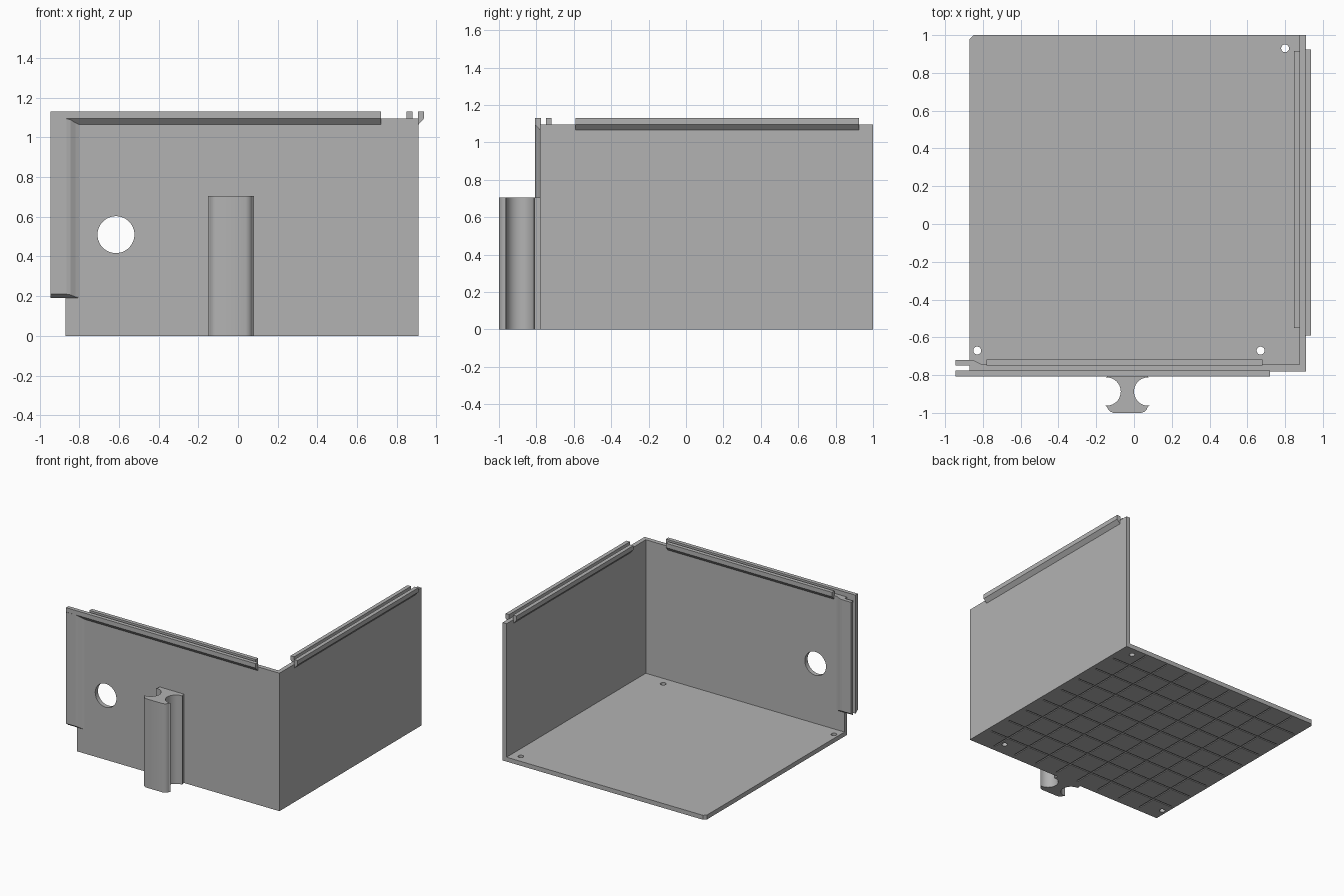
import bpy, bmesh, math
from mathutils import Vector

if "Cube" in bpy.data.objects:
    bpy.data.objects.remove(bpy.data.objects["Cube"], do_unlink=True)

grey = bpy.data.materials.new("plain grey")
grey.use_nodes = True
grey.diffuse_color = (0.45, 0.45, 0.45, 1)
grey.node_tree.nodes["Principled BSDF"].inputs["Base Color"].default_value = grey.diffuse_color

# Main dimensions
LEFT, RIGHT = 0.91, -0.87
FRONT, BACK = -0.78, 1.0
WALL, TOP, RAIL_TOP = 0.035, 1.095, 1.13


def place(axis, a, b, t):
    return Vector({"x": (t, a, b), "y": (a, t, b), "z": (a, b, t)}[axis])


def prism(name, axis, start, end, *outlines):
    """Extrude closed outlines along an axis; the outline uses the other two axes in order."""
    bm = bmesh.new()
    for outline in outlines:
        face = bm.faces.new([bm.verts.new(place(axis, a, b, start)) for a, b in outline])
        new = bmesh.ops.extrude_face_region(bm, geom=[face])["geom"]
        verts = [v for v in new if isinstance(v, bmesh.types.BMVert)]
        bmesh.ops.translate(bm, verts=verts, vec=place(axis, 0, 0, end - start))
    bmesh.ops.recalc_face_normals(bm, faces=bm.faces)
    mesh = bpy.data.meshes.new(name)
    bm.to_mesh(mesh)
    bm.free()
    mesh.materials.append(grey)
    obj = bpy.data.objects.new(name, mesh)
    bpy.context.collection.objects.link(obj)
    return obj


def rect(a0, b0, a1, b1):
    return [(a0, b0), (a1, b0), (a1, b1), (a0, b1)]


def arc(ca, cb, r, first, last, steps):
    angles = [math.radians(first + (last - first) * i / steps) for i in range(steps + 1)]
    return [(ca + r * math.cos(t), cb + r * math.sin(t)) for t in angles]


def circle(ca, cb, r, sides):
    return arc(ca, cb, r, 0, 360, sides)[:-1]


def cut(obj, cutter):
    mod = obj.modifiers.new("cut", "BOOLEAN")
    mod.operation, mod.solver, mod.object = "DIFFERENCE", "EXACT", cutter
    select(obj)
    bpy.ops.object.modifier_apply(modifier=mod.name)
    bpy.data.objects.remove(cutter, do_unlink=True)


def select(obj):
    bpy.ops.object.select_all(action="DESELECT")
    obj.select_set(True)
    bpy.context.view_layer.objects.active = obj


# Floor with a clipped corner, three screw holes and a grooved underside
floor = prism("floor", "z", 0, WALL, [(RIGHT, FRONT), (LEFT, FRONT), (LEFT, BACK),
                                      (RIGHT + 0.02, BACK), (RIGHT, BACK - 0.02)])
holes = [(-0.83, -0.67), (0.67, -0.67), (0.80, 0.93)]
cut(floor, prism("hole_cutter", "z", -0.1, 0.1, *[circle(x, y, 0.021, 20) for x, y in holes]))
cells = 9
steps = [i * (LEFT - RIGHT) / cells for i in range(1, cells)]
half = 0.006
cut(floor, prism("groove_cutter", "z", -0.05, 0.006,
                 *[rect(RIGHT + s - half, FRONT + 0.04, RIGHT + s + half, BACK - 0.02) for s in steps]))
cut(floor, prism("groove_cutter", "z", -0.05, 0.006,
                 *[rect(RIGHT + 0.02, FRONT + s - half, LEFT - 0.04, FRONT + s + half) for s in steps]))

# Walls, the front one with a round opening
front_wall = prism("front_wall", "z", 0, TOP, rect(RIGHT, FRONT, LEFT, FRONT + WALL))
cut(front_wall, prism("opening_cutter", "y", -1, 0, circle(-0.615, 0.51, 0.093, 48)))
prism("left_wall", "z", 0, TOP, rect(LEFT - WALL, FRONT + WALL, LEFT, BACK))


# Paired rails along the wall tops, chamfered underneath
def rail(name, axis, start, end, wall_face, out):
    tip, root = wall_face + out * 0.027, wall_face - out * 0.004
    prism(name, axis, start, end, [(root, RAIL_TOP), (tip, RAIL_TOP), (tip, TOP),
                                   (wall_face, TOP - 0.03), (root, TOP - 0.03)])


rail("front_outer_rail", "x", -0.945, 0.72, FRONT, -1)
rail("front_inner_rail", "x", -0.78, 0.68, FRONT + WALL, 1)
rail("left_outer_rail", "y", -0.59, 0.925, LEFT, 1)
rail("left_inner_rail", "y", -0.55, 0.915, LEFT - WALL, -1)


# Upright strips that form a slot at the open end of the front wall
def strip(name, wall_face, out, top):
    tip, root = wall_face + out * 0.026, wall_face - out * 0.003
    outline = [(-0.945, root), (-0.945, tip), (-0.865, tip), (-0.845, wall_face + out * 0.022),
               (-0.82, wall_face + out * 0.008), (-0.80, wall_face), (-0.80, root)]
    obj = prism(name, "z", 0.19, top, outline)
    # slanted lower end
    cut(obj, prism("slant_cutter", "x", -1, -0.7,
                   [(wall_face, 0.1), (wall_face, 0.19), (wall_face + out * 0.03, 0.213),
                    (wall_face + out * 0.03, 0.1)]))
    return obj


strip("outer_upright", FRONT, -1, RAIL_TOP - 0.001)
strip("inner_upright", FRONT + WALL, 1, TOP)

# Handle: a waisted bar standing against the front wall
mid, wide = -0.035, 0.108
side = [(wide, FRONT), (wide, -0.81)]
side += arc(0.11, -0.887, 0.075, 85, 275, 20)
side += [(wide, -0.968), (wide - 0.006, -0.982), (wide - 0.018, -0.994), (wide - 0.035, -1.0)]
outline = [(mid + x, y) for x, y in side] + [(mid - x, y) for x, y in reversed(side)]
handle = prism("handle", "z", 0, 0.705, outline)

# Smooth the curved surfaces and keep the edges sharp
for obj in (front_wall, floor, handle):
    select(obj)
    bpy.ops.object.shade_smooth_by_angle(angle=math.radians(30))
